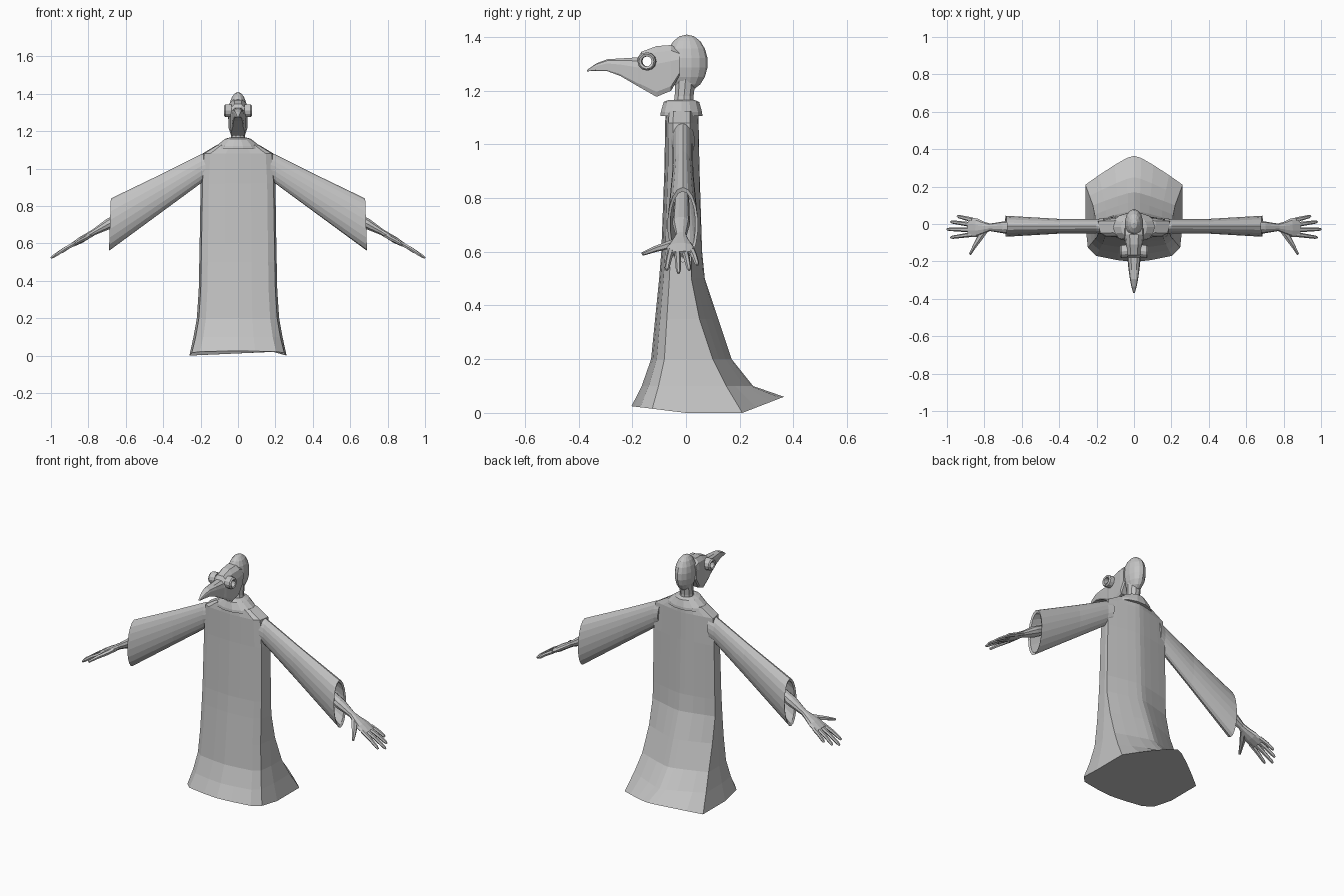
import bpy, bmesh, math
from mathutils import Vector

if "Cube" in bpy.data.objects:
    bpy.data.objects.remove(bpy.data.objects["Cube"])

grey = bpy.data.materials.new("plain grey")
grey.diffuse_color = (0.55, 0.55, 0.55, 1)
grey.use_nodes = True
grey.node_tree.nodes["Principled BSDF"].inputs["Base Color"].default_value = grey.diffuse_color


def loft(name, rings, caps=True, loop=False, mirror=False):
    """Skin a list of equal-length point rings."""
    bm = bmesh.new()
    vs = [[bm.verts.new(p) for p in r] for r in rings]
    n = len(vs[0])
    pairs = list(zip(vs, vs[1:])) + ([(vs[-1], vs[0])] if loop else [])
    for a, b in pairs:
        for i in range(n):
            j = (i + 1) % n
            bm.faces.new((a[i], a[j], b[j], b[i]))
    if caps and not loop:
        bm.faces.new(vs[0][::-1])
        bm.faces.new(vs[-1])
    bmesh.ops.recalc_face_normals(bm, faces=bm.faces)
    me = bpy.data.meshes.new(name)
    bm.to_mesh(me)
    bm.free()
    me.materials.append(grey)
    ob = bpy.data.objects.new(name, me)
    bpy.context.collection.objects.link(ob)
    if mirror:
        ob.modifiers.new("Mirror", 'MIRROR')
    return ob


def oval(c, u, v, n):
    """Ring of n points round c with half-axes u and v."""
    c, u, v = Vector(c), Vector(u), Vector(v)
    return [c + u * math.cos(2 * math.pi * i / n) + v * math.sin(2 * math.pi * i / n)
            for i in range(n)]


def tube(name, pts, radii, n=8):
    """Tapered limb along pts; radii are (sideways, thickness)."""
    pts = [Vector(p) for p in pts]
    rings = []
    for i, p in enumerate(pts):
        d = (pts[min(i + 1, len(pts) - 1)] - pts[max(i - 1, 0)]).normalized()
        side = Vector((0, 1, 0))
        side = (side - d * side.dot(d)).normalized()
        rings.append(oval(p, side * radii[i][0], d.cross(side) * radii[i][1], n))
    return loft(name, rings, mirror=True)


# Robe: z, half width, front y, rear corner y, rear middle y
levels = [(0.0, .26, -.203, .21, .365), (.1, .238, -.165, .15, .25),
          (.2, .22, -.13, .10, .17), (.35, .21, -.115, .05, .12),
          (.5, .207, -.10, .02, .07), (.6, .205, -.092, .02, .06),
          (.92, .20, -.08, .02, .05), (1.08, .19, -.078, .015, .047),
          (1.125, .115, -.075, .015, .045)]
front = [(0, 1), (.35, .95), (.78, .84), (.95, .62), (1, 0)]
back = [(1, 0), (.72, .33), (.4, .68), (.15, .92), (0, 1)]
rings = []
for z, xs, yf, yc, yb in levels:
    hem = z == 0
    half = [(xs * a, yf * f, z + .025 * f * hem) for a, f in front]
    half += [(xs * a, yc + (yb - yc) * f, z + .06 * f * hem) for a, f in back]
    rings.append(half + [(-x, y, h) for x, y, h in half[-2:0:-1]])
loft("robe", rings)

# Flared hollow sleeves: top x, top z, bottom x, bottom z, half depth
sleeve = [(.16, 1.085, .17, .94, .045), (.20, 1.075, .20, .92, .038),
          (.40, .975, .40, .773, .040), (.68, .84, .69, .56, .057),
          (.675, .825, .683, .575, .047), (.45, .92, .45, .76, .030)]
rings = []
for xt, zt, xb, zb, ry in sleeve:
    c = ((xt + xb) / 2, -.012, (zt + zb) / 2)
    rings.append(oval(c, ((xt - xb) / 2, 0, (zt - zb) / 2), (0, ry, 0), 18))
loft("sleeve", rings, mirror=True)

# Forearm and palm
tube("forearm_and_palm",
     [(.44, -.015, .84), (.69, -.018, .705), (.77, -.018, .66), (.80, -.02, .642),
      (.84, -.02, .618), (.885, -.018, .592)],
     [(.025, .025), (.033, .030), (.020, .017), (.032, .017), (.050, .018), (.052, .012)], 10)

# Fingers: root y, tip y, tip x
for name, y0, y1, x1 in [("little_finger", .022, .042, .945), ("ring_finger", -.004, .012, .98),
                         ("middle_finger", -.032, -.028, 1.0), ("index_finger", -.056, -.072, .98)]:
    def at(t):
        x = .865 + (x1 - .865) * t
        return (x, y0 + (y1 - y0) * t, .603 - (x - .865) * .55 - .008 * t * t + .01 * t * (1 - t))
    tube(name, [at(0), at(.5), at(.9), at(1)],
         [(.013, .012), (.011, .011), (.009, .009), (.005, .005)], 6)
tube("thumb", [(.79, -.025, .642), (.825, -.075, .622), (.85, -.115, .61), (.877, -.162, .592)],
     [(.018, .013), (.017, .013), (.012, .011), (.007, .007)], 6)

# Collar and neck
loft("collar", [oval((0, -.017, z), (rx, 0, 0), (0, ry, 0), 14) for z, rx, ry in
                [(1.105, .125, .080), (1.120, .118, .079), (1.158, .070, .068), (1.166, .045, .048)]])
loft("neck", [oval((0, y, z), (r, 0, 0), (0, r, 0), 10) for z, y, r in
              [(1.12, -.01, .043), (1.18, -.007, .037), (1.26, 0, .040)]])

# Skull
bpy.ops.mesh.primitive_uv_sphere_add(segments=14, ring_count=9, radius=1, location=(0, .003, 1.304))
skull = bpy.context.object
skull.name = "skull"
skull.scale = (.050, .078, .105)
skull.data.materials.append(grey)

# Beaked mask: y, top z, bottom z, half width
beak = [(-.369, 1.277, 1.272, .004), (-.335, 1.301, 1.274, .014), (-.294, 1.317, 1.273, .022),
        (-.245, 1.320, 1.255, .029), (-.180, 1.324, 1.217, .036), (-.166, 1.345, 1.209, .041),
        (-.110, 1.366, 1.177, .046), (-.055, 1.370, 1.200, .053), (-.025, 1.350, 1.255, .054)]
rings = []
for y, t, b, w in beak:
    h = t - b
    half = [(.45 * w, t), (.85 * w, t - .12 * h), (w, t - .35 * h), (.95 * w, b + .1 * h), (.8 * w, b)]
    rings.append([(x, y, z) for x, z in half] + [(-x, y, z) for x, z in half[::-1]])
mask = loft("beak_mask", rings)

# Open eye holes with goggle rims
eye_y, eye_z = -.145, 1.309


def eye_ring(x, r):
    return oval((x, eye_y - x * .1 + .005, eye_z), (0, r, 0), (0, 0, r), 12)


cutter = loft("eye_hole_cutter", [oval((x, eye_y, eye_z), (0, .019, 0), (0, 0, .019), 12)
                                  for x in (-.1, .1)])
cutter.hide_render = True
cutter.hide_viewport = True
cut = mask.modifiers.new("Eye holes", 'BOOLEAN')
cut.operation = 'DIFFERENCE'
cut.solver = 'EXACT'
cut.object = cutter
loft("goggle_rim", [eye_ring(x, r) for x, r in
                    [(.034, .034), (.068, .034), (.075, .028), (.072, .019), (.034, .019)]],
     loop=True, mirror=True)
